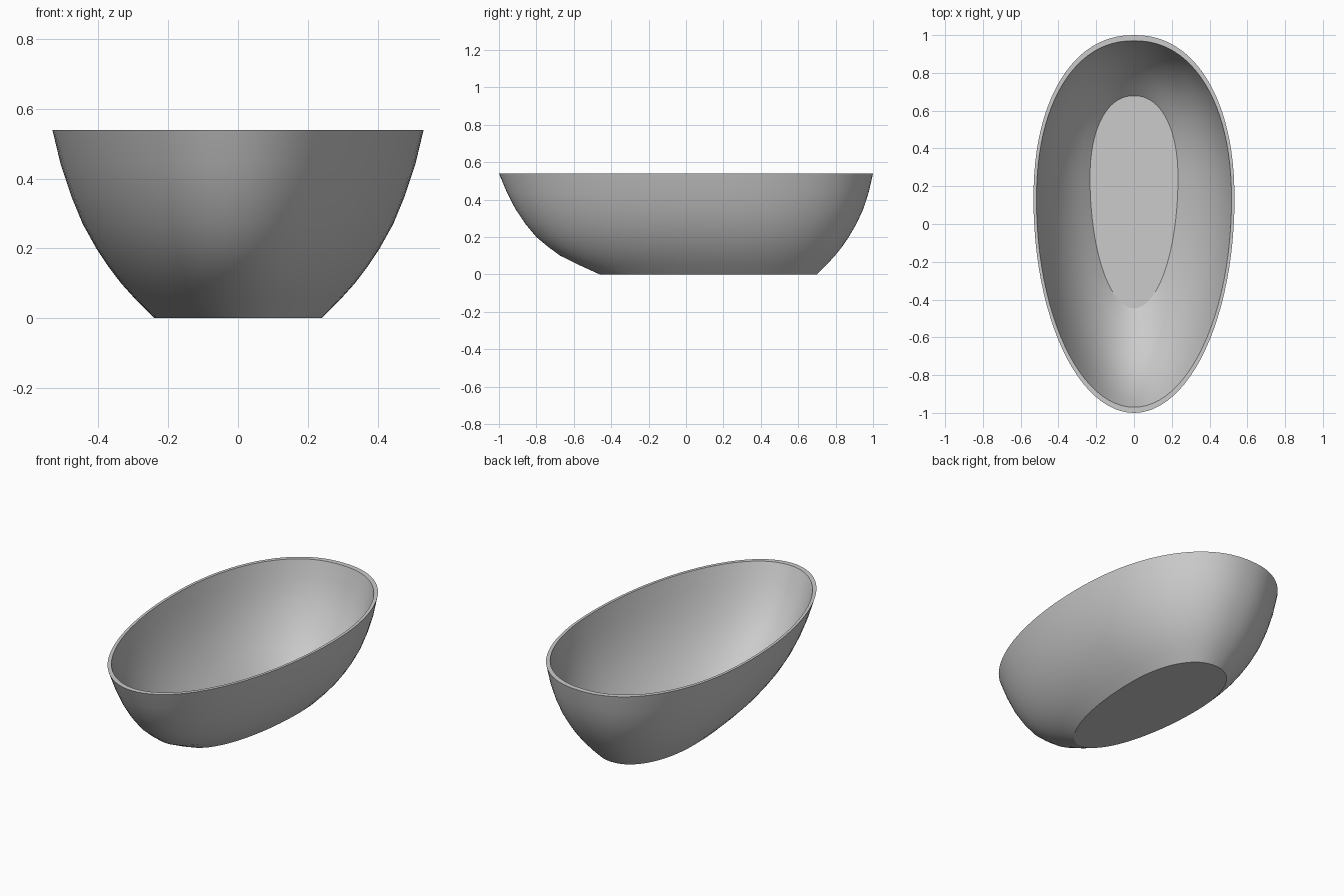
import bpy, bmesh, math

cube = bpy.data.objects.get("Cube")
if cube:
    bpy.data.objects.remove(cube)

SEGMENTS = 96
HEIGHT = 0.54
WALL_SCALE = 0.97

# Hull stations: height, half width, front end, back end
STATIONS = [
    (0.00, 0.240, -0.460, 0.700),
    (0.05, 0.290, -0.570, 0.750),
    (0.10, 0.335, -0.672, 0.796),
    (0.15, 0.373, -0.740, 0.836),
    (0.20, 0.406, -0.800, 0.870),
    (0.27, 0.445, -0.858, 0.911),
    (0.35, 0.478, -0.912, 0.948),
    (0.44, 0.508, -0.958, 0.977),
    (HEIGHT, 0.532, -1.0, 1.0),
]


def egg_ring(bm, station, scale):
    """Egg-shaped ring, rounder and fuller towards the back."""
    z, half_width, front, back = station
    widest = 0.25 - 0.12 * z / HEIGHT
    ring = []
    for i in range(SEGMENTS):
        a = math.tau * i / SEGMENTS
        c, s = math.cos(a), math.sin(a)
        power = 2 / 2.2 if s > 0 else 1
        x = half_width * math.copysign(abs(c) ** power, c)
        reach = back - widest if s > 0 else widest - front
        y = widest + reach * math.copysign(abs(s) ** power, s)
        top_down = HEIGHT - (HEIGHT - z) * scale
        ring.append(bm.verts.new((x * scale, y * scale, top_down)))
    return ring


# Outer wall up, over the rim, inner wall down
bm = bmesh.new()
rings = [egg_ring(bm, s, 1) for s in STATIONS]
rings += [egg_ring(bm, s, WALL_SCALE) for s in reversed(STATIONS)]
for low, high in zip(rings, rings[1:]):
    for i in range(SEGMENTS):
        j = (i + 1) % SEGMENTS
        bm.faces.new((low[i], low[j], high[j], high[i]))

# Flat underside and inner floor
bm.faces.new(rings[0][::-1])
bm.faces.new(rings[-1])
bmesh.ops.recalc_face_normals(bm, faces=bm.faces)

mesh = bpy.data.meshes.new("basin")
bm.to_mesh(mesh)
bm.free()
basin = bpy.data.objects.new("basin", mesh)
bpy.context.collection.objects.link(basin)

# Plain grey finish
grey = bpy.data.materials.new("light grey")
grey.use_nodes = True
color = (0.6, 0.6, 0.6, 1)
grey.diffuse_color = color
grey.node_tree.nodes["Principled BSDF"].inputs["Base Color"].default_value = color
mesh.materials.append(grey)

# Smooth walls, crisp rim and floor
bpy.ops.object.select_all(action="DESELECT")
basin.select_set(True)
bpy.context.view_layer.objects.active = basin
bpy.ops.object.shade_smooth_by_angle(angle=math.radians(30))
for face in mesh.polygons:
    if len(face.vertices) > 4:
        face.use_smooth = False
